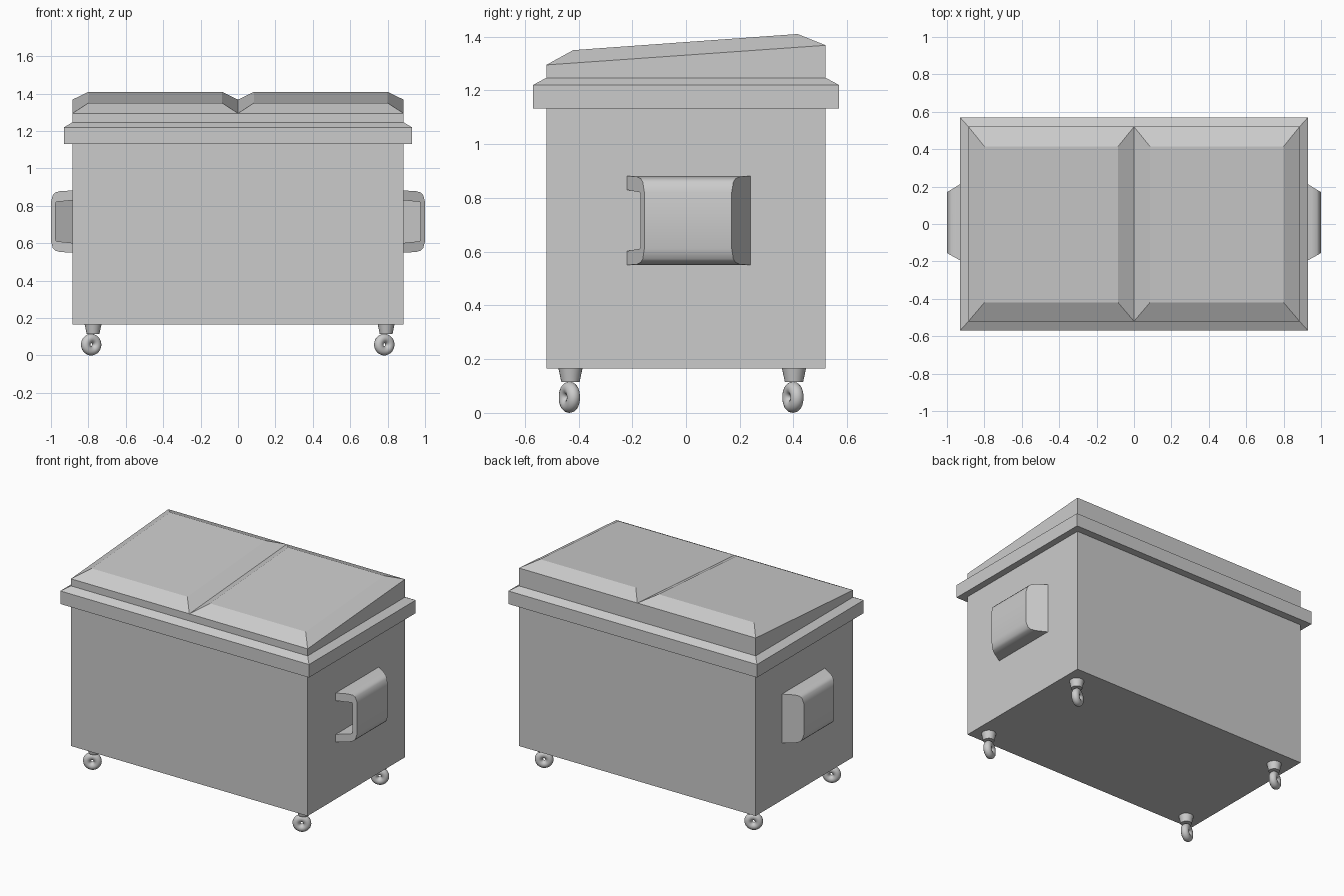
import bpy, bmesh, math

if "Cube" in bpy.data.objects:
    bpy.data.objects.remove(bpy.data.objects["Cube"])


def make_object(name, verts, faces, smooth=False):
    bm = bmesh.new()
    vs = [bm.verts.new(v) for v in verts]
    for f in faces:
        bm.faces.new([vs[i] for i in f])
    bmesh.ops.remove_doubles(bm, verts=bm.verts, dist=1e-5)
    bmesh.ops.recalc_face_normals(bm, faces=bm.faces)
    me = bpy.data.meshes.new(name)
    bm.to_mesh(me)
    bm.free()
    ob = bpy.data.objects.new(name, me)
    bpy.context.collection.objects.link(ob)
    if smooth:
        smooth_shade(ob)
    return ob


def smooth_shade(ob):
    bpy.ops.object.select_all(action='DESELECT')
    ob.select_set(True)
    bpy.context.view_layer.objects.active = ob
    bpy.ops.object.shade_smooth_by_angle(angle=math.radians(40))


def stacked_box(name, levels):
    """Rectangular rings (half x, half y, z) joined and capped."""
    verts, faces = [], []
    for hx, hy, z in levels:
        verts += [(-hx, -hy, z), (hx, -hy, z), (hx, hy, z), (-hx, hy, z)]
    for k in range(len(levels) - 1):
        for i in range(4):
            j = (i + 1) % 4
            faces.append((4*k + i, 4*k + j, 4*k + 4 + j, 4*k + 4 + i))
    n = 4 * (len(levels) - 1)
    faces += [(3, 2, 1, 0), (n, n + 1, n + 2, n + 3)]
    return make_object(name, verts, faces)


HX, HY = 0.885, 0.52

# Bin body with its overhanging rim
stacked_box("body", [(HX, HY, 0.165), (HX, HY, 1.14)])
stacked_box("rim", [(0.93, 0.57, 1.132), (0.93, 0.57, 1.22), (HX, HY, 1.247)])

# Two sloping lids with bevelled edges meeting in a valley
for side, s in (("right", 1), ("left", -1)):
    base = [(0, -HY), (HX, -HY), (HX, HY), (0, HY)]
    edge_z = [1.295, 1.295, 1.368, 1.368]
    top = [(0.085, -0.42, 1.35), (0.80, -0.42, 1.35), (0.80, 0.415, 1.41), (0.085, 0.415, 1.41)]
    verts = [(s*x, y, 1.247) for x, y in base]
    verts += [(s*x, y, z) for (x, y), z in zip(base, edge_z)]
    verts += [(s*x, y, z) for x, y, z in top]
    faces = [(8, 9, 10, 11), (3, 2, 1, 0)]
    for k in (0, 4):
        for i in range(4):
            j = (i + 1) % 4
            faces.append((k + i, k + j, k + 4 + j, k + 4 + i))
    make_object(side + "_lid", verts, faces)

# Fork pockets: C section, open at the front, closed at the tapered back
MID = 0.716
half_outer = [(0.885, 0.166), (0.95, 0.163), (0.978, 0.155), (0.99, 0.142), (1.0, 0.105)]
half_inner = [(0.885, 0.114), (0.93, 0.109), (0.965, 0.106), (0.972, 0.104), (0.975, 0.095)]


def section(half):
    return [(x, MID + h) for x, h in half] + [(x, MID - h) for x, h in reversed(half)]


def front_y(x):
    return -0.22 + 0.065 * (x - 0.885) / 0.115


def back_y(x):
    return 0.24 - 0.07 * (x - 0.885) / 0.115


outer, inner = section(half_outer), section(half_inner)
n = len(outer)
for side, s in (("right", 1), ("left", -1)):
    verts = [(s*x, back_y(x), z) for x, z in outer]
    verts += [(s*x, front_y(x), z) for x, z in outer]
    verts += [(s*x, front_y(x), z) for x, z in inner]
    verts += [(s*x, back_y(x) - 0.03, z) for x, z in inner]
    faces = [tuple(range(n)), tuple(range(3*n, 4*n))]
    for k in range(3):
        for i in range(n - 1):
            a = k*n + i
            faces.append((a, a + 1, a + n + 1, a + n))
    make_object(side + "_fork_pocket", verts, faces, smooth=True)

# Four swivelled casters: tapered stem and ring wheel
for end, y in (("front", -0.43), ("rear", 0.402)):
    for side, x in (("left", -0.775), ("right", 0.792)):
        bpy.ops.mesh.primitive_cone_add(vertices=24, radius1=0.034, radius2=0.045,
                                        depth=0.052, location=(x, y, 0.141))
        stem = bpy.context.object
        stem.name = f"{end}_{side}_caster_stem"
        smooth_shade(stem)
        bpy.ops.mesh.primitive_torus_add(major_segments=32, minor_segments=14,
                                         major_radius=0.033, minor_radius=0.025,
                                         location=(x - 0.01, y - 0.004, 0.058),
                                         rotation=(math.pi/2, 0, math.radians(27)))
        wheel = bpy.context.object
        wheel.name = f"{end}_{side}_caster_wheel"
        smooth_shade(wheel)
